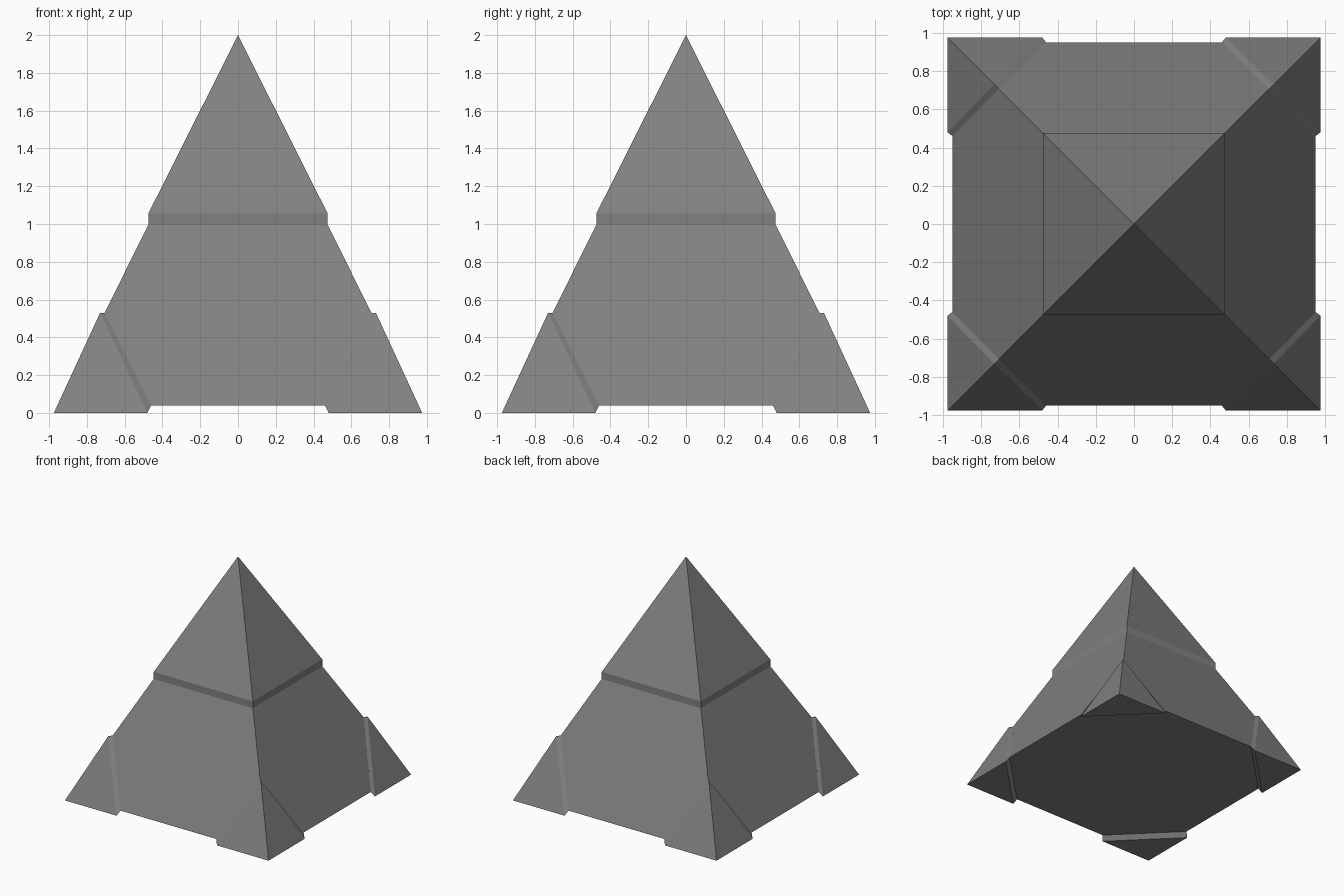
import bpy

old = bpy.data.objects.get("Cube")
if old:
    bpy.data.objects.remove(old, do_unlink=True)

# Single stone colour
stone = bpy.data.materials.new("stone_grey")
stone.use_nodes = True
colour = (0.22, 0.22, 0.22, 1)
stone.diffuse_color = colour
bsdf = stone.node_tree.nodes["Principled BSDF"]
bsdf.inputs["Base Color"].default_value = colour


def add_part(name, verts, faces):
    mesh = bpy.data.meshes.new(name)
    mesh.from_pydata(verts, [], faces)
    mesh.materials.append(stone)
    obj = bpy.data.objects.new(name, mesh)
    bpy.context.collection.objects.link(obj)
    return obj


def square(half, z):
    return [(-half, -half, z), (half, -half, z), (half, half, z), (-half, half, z)]


def ring_sides(base):
    return [(base + i, base + (i + 1) % 4, base + 4 + (i + 1) % 4, base + 4 + i)
            for i in range(4)]


# Sloped lower body, cut flat under the cap
BASE_Z, CAP_Z = 0.04, 0.995
add_part("lower_body", square(0.95, BASE_Z) + square(0.475, CAP_Z),
         [(3, 2, 1, 0), (4, 5, 6, 7)] + ring_sides(0))

# Pointed cap with an upright rim
add_part("pointed_cap", square(0.475, CAP_Z) + square(0.475, 1.055) + [(0, 0, 2)],
         [(3, 2, 1, 0)] + ring_sides(0) + [(4 + i, 4 + (i + 1) % 4, 8) for i in range(4)])

# Corner covers: outer shell triangle plus a thin rim sinking into the body
corner = [(0.975, 0.975, 0), (0.48, 0.975, 0), (0.975, 0.48, 0), (0.73, 0.73, 0.53),
          (0.46, 0.95, BASE_Z), (0.95, 0.46, BASE_Z), (0.707, 0.707, 0.53)]
corner_faces = [(0, 2, 1), (0, 1, 3), (0, 3, 2), (1, 2, 5, 4),
                (1, 4, 6, 3), (2, 3, 6, 5), (4, 5, 6)]
for side, sx in (("left", 1), ("right", -1)):
    for end, sy in (("back", 1), ("front", -1)):
        verts = [(x * sx, y * sy, z) for x, y, z in corner]
        faces = corner_faces if sx * sy > 0 else [f[::-1] for f in corner_faces]
        add_part(f"{end}_{side}_corner", verts, faces)
